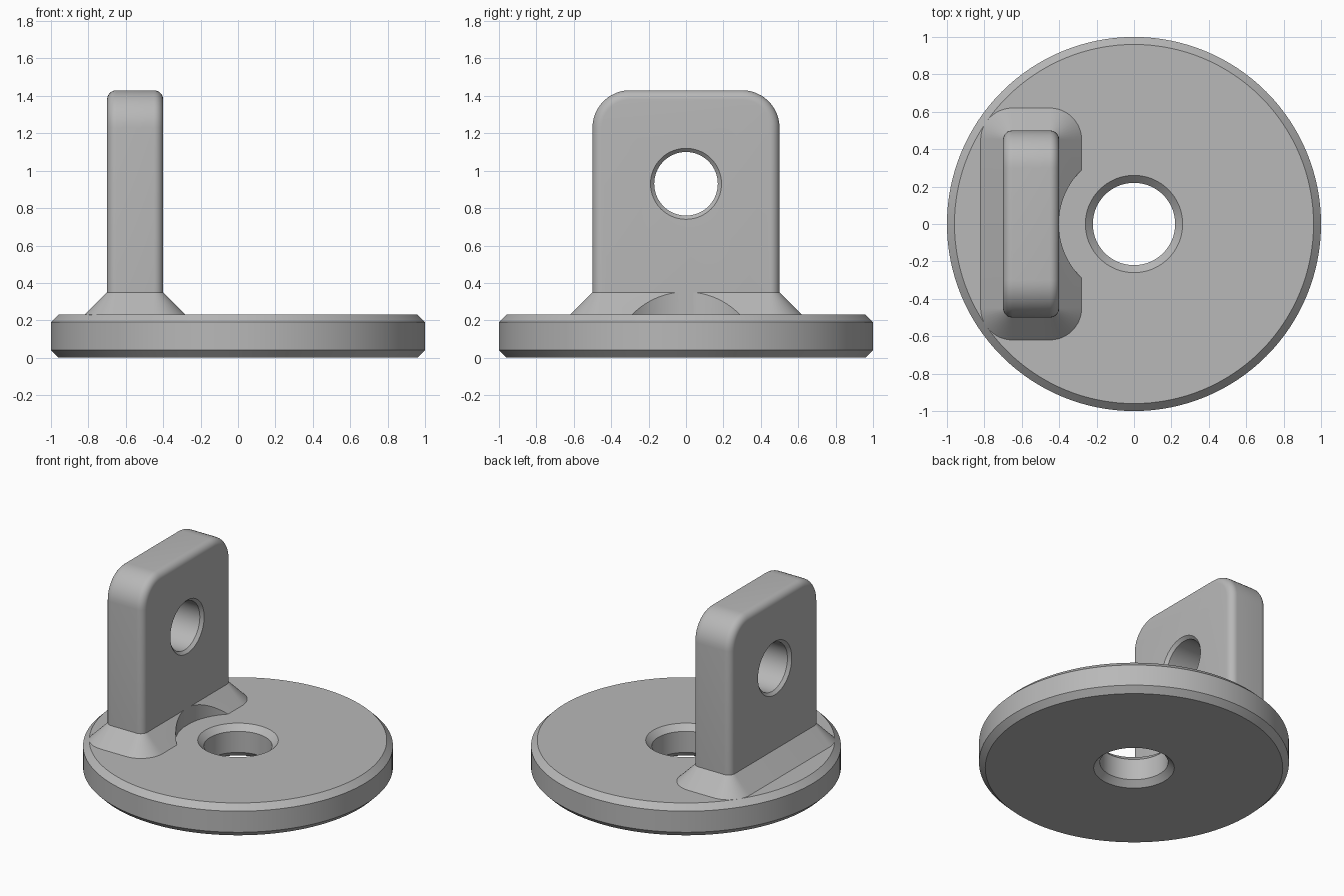
import bpy, bmesh, math
from mathutils import Matrix, Vector

if "Cube" in bpy.data.objects:
    bpy.data.objects.remove(bpy.data.objects["Cube"], do_unlink=True)

grey = bpy.data.materials.new("plain grey")
grey.use_nodes = True
grey.diffuse_color = (0.48, 0.48, 0.48, 1)
grey.node_tree.nodes["Principled BSDF"].inputs["Base Color"].default_value = grey.diffuse_color


def loft(name, rings, capped=True):
    """Skin a list of equal-length rings; uncapped lofts close on themselves."""
    bm = bmesh.new()
    loops = [[bm.verts.new(p) for p in ring] for ring in rings]
    pairs = list(zip(loops, loops[1:]))
    if capped:
        bm.faces.new(loops[0])
        bm.faces.new(loops[-1])
    else:
        pairs.append((loops[-1], loops[0]))
    for a, b in pairs:
        for i in range(len(a)):
            j = (i + 1) % len(a)
            bm.faces.new((a[i], a[j], b[j], b[i]))
    bmesh.ops.recalc_face_normals(bm, faces=bm.faces)
    mesh = bpy.data.meshes.new(name)
    bm.to_mesh(mesh)
    bm.free()
    mesh.materials.append(grey)
    obj = bpy.data.objects.new(name, mesh)
    bpy.context.collection.objects.link(obj)
    return obj


def circle(radius, z, segments=128):
    angles = [math.tau * i / segments for i in range(segments)]
    return [Vector((radius * math.cos(a), radius * math.sin(a), z)) for a in angles]


def rounded_rect(half_w, half_h, radius, steps=12):
    points = []
    for quarter, (sx, sy) in enumerate(((1, 1), (-1, 1), (-1, -1), (1, -1))):
        for i in range(steps + 1):
            a = (quarter + i / steps) * math.pi / 2
            points.append((sx * (half_w - radius) + radius * math.cos(a),
                           sy * (half_h - radius) + radius * math.sin(a)))
    return points


def cut(obj, cutter):
    cutter.hide_render = True
    mod = obj.modifiers.new("cut", "BOOLEAN")
    mod.operation = "DIFFERENCE"
    mod.solver = "EXACT"
    mod.object = cutter
    bpy.context.view_layer.objects.active = obj
    bpy.ops.object.modifier_apply(modifier=mod.name)
    bpy.data.objects.remove(cutter, do_unlink=True)


def smooth(obj):
    bpy.ops.object.select_all(action="DESELECT")
    obj.select_set(True)
    bpy.context.view_layer.objects.active = obj
    bpy.ops.object.shade_smooth_by_angle(angle=math.radians(25))


# Round base with chamfered rim and centre hole
top, chamfer = 0.23, 0.04
rim, bore = 1.0, 0.22
profile = [(rim - chamfer, 0), (rim, chamfer), (rim, top - chamfer), (rim - chamfer, top),
           (bore + chamfer, top), (bore, top - chamfer), (bore, chamfer), (bore + chamfer, 0)]
base = loft("base_disc", [circle(r, z) for r, z in profile], capped=False)

# Upright tab with filleted edges, its lower end buried in the base
tab_x, half_t, half_w, fillet = -0.55, 0.15, 0.5, 0.05
tab_low, tab_high = 0.08, 1.43
mid, half_h = (tab_low + tab_high) / 2, (tab_high - tab_low) / 2
rings = []
for side in (-1, 1):
    steps = [math.pi / 2 * i / 8 for i in range(9)]
    for a in steps if side < 0 else reversed(steps):
        inset = fillet * (1 - math.sin(a))
        x = tab_x + side * (half_t - fillet + fillet * math.cos(a))
        rings.append([(x, y, mid + z) for y, z in
                      rounded_rect(half_w - inset, half_h - inset, 0.2 - inset)])
tab = loft("upright_tab", rings)

# Chamfered cross hole through the tab
hole, flare = 0.17, 0.02
hole_profile = [(hole + 2 * flare, -half_t - flare), (hole, -half_t + flare),
                (hole, half_t - flare), (hole + 2 * flare, half_t + flare)]
drill = loft("hole_cutter", [circle(r, z, 64) for r, z in hole_profile])
drill.data.transform(Matrix.Translation((tab_x, 0, 0.93)) @ Matrix.Rotation(math.pi / 2, 4, "Y"))
cut(tab, drill)

# Sloping foot around the tab, relieved by a round pocket about the centre hole
rings = []
for spread, z in ((0.12, 0.15), (0.12, top), (0, 0.35)):
    rings.append([(tab_x + x, y, z) for x, y in
                  rounded_rect(half_t + spread, half_w + spread, fillet + spread)])
foot = loft("sloping_foot", rings)
cut(foot, loft("pocket_cutter", [circle(0.402, 0.2), circle(0.402, 0.5)]))

for part in (base, tab, foot):
    smooth(part)
